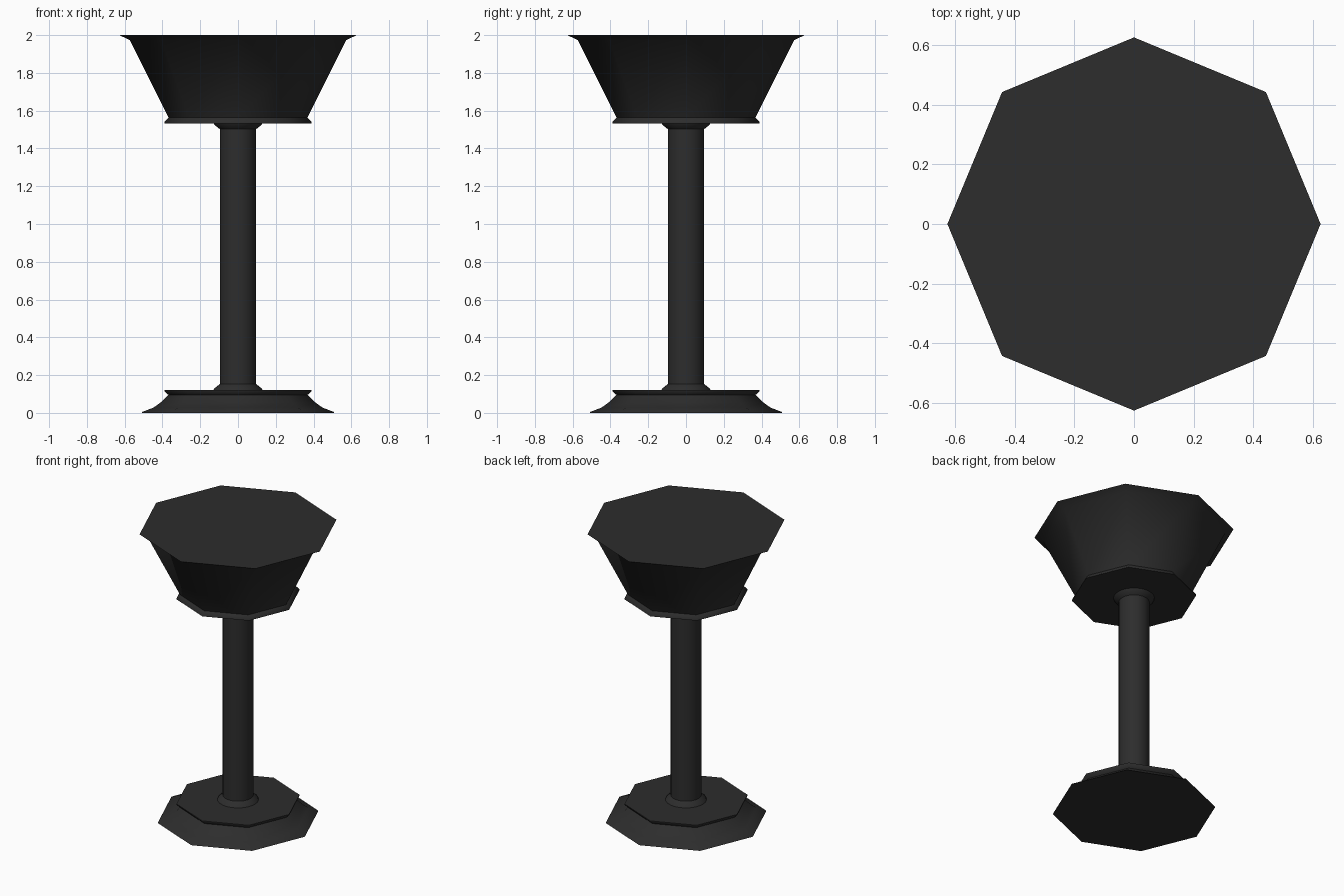
import bpy, bmesh, math

if "Cube" in bpy.data.objects:
    bpy.data.objects.remove(bpy.data.objects["Cube"])

iron = bpy.data.materials.new("dark_iron")
iron.diffuse_color = (0.026, 0.026, 0.026, 1)
iron.use_nodes = True
iron.node_tree.nodes["Principled BSDF"].inputs["Base Color"].default_value = iron.diffuse_color


def lathe(name, profile, sides):
    """Closed solid of revolution from (radius, height) points, bottom to top."""
    bm = bmesh.new()
    rings = [[bm.verts.new((r * math.cos(2 * math.pi * i / sides),
                            r * math.sin(2 * math.pi * i / sides), z))
              for i in range(sides)] for r, z in profile]
    for low, high in zip(rings, rings[1:]):
        for i in range(sides):
            j = (i + 1) % sides
            bm.faces.new((low[i], low[j], high[j], high[i]))
    bm.faces.new(rings[0][::-1])
    bm.faces.new(rings[-1])
    mesh = bpy.data.meshes.new(name)
    bm.to_mesh(mesh)
    bm.free()
    mesh.materials.append(iron)
    obj = bpy.data.objects.new(name, mesh)
    bpy.context.collection.objects.link(obj)
    bpy.ops.object.select_all(action='DESELECT')
    obj.select_set(True)
    bpy.context.view_layer.objects.active = obj
    bpy.ops.object.shade_smooth_by_angle(angle=math.radians(50))
    return obj


# Octagonal foot with a flared skirt and a small upper lip
lathe("base", [(0.51, 0), (0.505, 0.006), (0.447, 0.028), (0.41, 0.055),
               (0.368, 0.095), (0.39, 0.115), (0.39, 0.122)], 8)
# Round column with flared collars at both ends
lathe("column", [(0.13, 0.12), (0.125, 0.13), (0.096, 0.153),
                 (0.096, 1.502), (0.125, 1.525), (0.13, 1.537)], 24)
# Octagonal flared head with a lip at the bottom and a rim at the top
lathe("head", [(0.39, 1.533), (0.39, 1.54), (0.368, 1.563),
               (0.572, 1.973), (0.62, 1.996), (0.625, 2.0)], 8)
